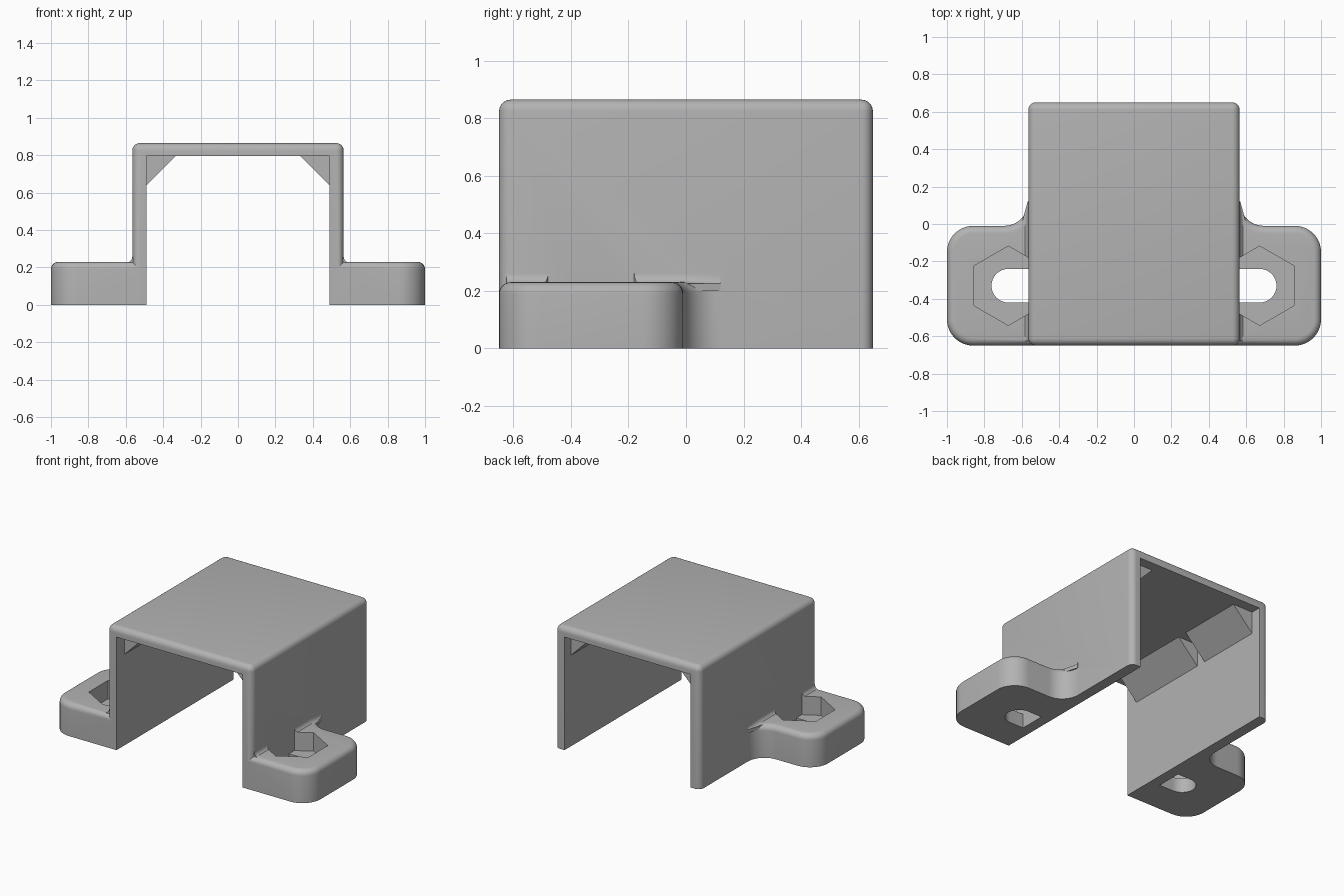
import bpy, bmesh, math

cube = bpy.data.objects.get("Cube")
if cube:
    bpy.data.objects.remove(cube, do_unlink=True)

grey = bpy.data.materials.new("plain grey")
grey.use_nodes = True
COLOUR = (0.45, 0.45, 0.45, 1)
grey.diffuse_color = COLOUR
grey.node_tree.nodes["Principled BSDF"].inputs["Base Color"].default_value = COLOUR

WALL, INNER, HALF = 0.565, 0.49, 0.65      # outer wall, inner wall, half length
TOP, CEILING = 0.865, 0.795
EAR_TOP, ROUND = 0.23, 0.04
HOLE_X, HOLE_Y = 0.672, -0.33


def finish(name, bm):
    bmesh.ops.recalc_face_normals(bm, faces=bm.faces)
    mesh = bpy.data.meshes.new(name)
    bm.to_mesh(mesh)
    bm.free()
    mesh.materials.append(grey)
    obj = bpy.data.objects.new(name, mesh)
    bpy.context.collection.objects.link(obj)
    return obj


def loft(name, rings):
    """Skin a closed solid through rings of equal point count."""
    bm = bmesh.new()
    loops = [[bm.verts.new(p) for p in ring] for ring in rings]
    n = len(loops[0])
    for a, b in zip(loops, loops[1:]):
        for i in range(n):
            j = (i + 1) % n
            bm.faces.new((a[i], a[j], b[j], b[i]))
    bm.faces.new(loops[0])
    bm.faces.new(loops[-1])
    return finish(name, bm)


def box(name, lo, hi, rounding=0):
    bm = bmesh.new()
    bmesh.ops.create_cube(bm, size=1)
    for v in bm.verts:
        v.co = [l + (c + 0.5) * (h - l) for l, h, c in zip(lo, hi, v.co)]
    if rounding:
        edges = [e for e in bm.edges if max(v.co.z for v in e.verts) > lo[2] + 0.01]
        bmesh.ops.bevel(bm, geom=edges, offset=rounding, segments=6,
                        profile=0.5, affect='EDGES')
    return finish(name, bm)


def combine(target, tool, operation):
    mod = target.modifiers.new(operation.title(), 'BOOLEAN')
    mod.operation, mod.object, mod.solver = operation, tool, 'EXACT'
    bpy.context.view_layer.objects.active = target
    bpy.ops.object.modifier_apply(modifier=mod.name)
    bpy.data.objects.remove(tool, do_unlink=True)


def arc(cx, cy, r, start, end, steps=10):
    angles = [math.radians(start + (end - start) * i / steps) for i in range(steps + 1)]
    return [(cx + r * math.cos(a), cy + r * math.sin(a)) for a in angles]


def ear_outline(d):
    """Ear plan drawn inward by d, running back into the wall."""
    r, back, neck = 0.14, -0.01, 0.13
    pts = [(0.52, -HALF + d)]
    pts += arc(1 - r, -HALF + r, r - d, -90, 0)
    pts += arc(1 - r, back - r, r - d, 0, 90)
    pts += arc(WALL + neck, back + neck, neck + d, 270, 180)
    return pts + [(0.52, back + neck)]


def place(side, pts, z):
    return [(side * x, y, z) for x, y in pts]


# Cover: rounded box hollowed from below and through both ends
cover = box("cover", (-WALL, -HALF, 0), (WALL, HALF, TOP), ROUND)
combine(cover, box("hollow", (-INNER, -1, -1), (INNER, 1, CEILING)), 'DIFFERENCE')

for side, word in ((1, "left"), (-1, "right")):
    # Mounting ear with rounded top rim
    rings = [place(side, ear_outline(0), 0)]
    for i in range(7):
        a = math.pi / 2 * i / 6
        rings.append(place(side, ear_outline(ROUND * (1 - math.cos(a))),
                           EAR_TOP - ROUND + ROUND * math.sin(a)))
    ear = loft("ear", rings)

    # Concave fillet between ear and wall, fading out at the back
    sections = []
    for y, w in ((-0.625, 0.035), (0.0, 0.035), (0.06, 0.02), (0.12, 0.003)):
        curve = [(WALL + w - w * math.cos(t), EAR_TOP - 0.005 + 0.035 * (1 - math.sin(t)))
                 for t in (math.pi / 2 * i / 6 for i in range(7))]
        profile = [(0.54, 0.26)] + curve + [(WALL + w, 0.2), (0.54, 0.2)]
        sections.append([(side * x, y, z) for x, z in profile])
    combine(ear, loft("fillet", sections), 'UNION')

    # Hexagonal nut pocket and bolt slot, both stopping at the wall
    hexagon = [(max(x, WALL), y) for x, y in arc(HOLE_X, HOLE_Y, 0.212, -90, 90, 3)]
    hexagon += [(WALL, HOLE_Y + 0.15), (WALL, HOLE_Y - 0.15)]
    slot = [(WALL, HOLE_Y - 0.09)] + arc(HOLE_X, HOLE_Y, 0.09, -90, 90, 16)
    slot.append((WALL, HOLE_Y + 0.09))
    combine(ear, loft("pocket", [place(side, hexagon, z) for z in (0.1, 0.5)]), 'DIFFERENCE')
    combine(ear, loft("slot", [place(side, slot, z) for z in (-0.1, 0.5)]), 'DIFFERENCE')
    combine(cover, ear, 'UNION')

    # Corner braces under the ceiling
    for place_name, y0, y1 in (("front", -0.56, 0.04), ("back", 0.11, 0.58)):
        tri = [(INNER, CEILING), (0.335, CEILING), (INNER, 0.64)]
        loft(f"{word}_{place_name}_brace",
             [[(side * x, y, z) for x, z in tri] for y in (y0, y1)])

# Smooth the rounded surfaces, keep the sharp edges
bpy.ops.object.select_all(action='DESELECT')
cover.select_set(True)
bpy.context.view_layer.objects.active = cover
bpy.ops.object.shade_smooth_by_angle(angle=math.radians(30))
